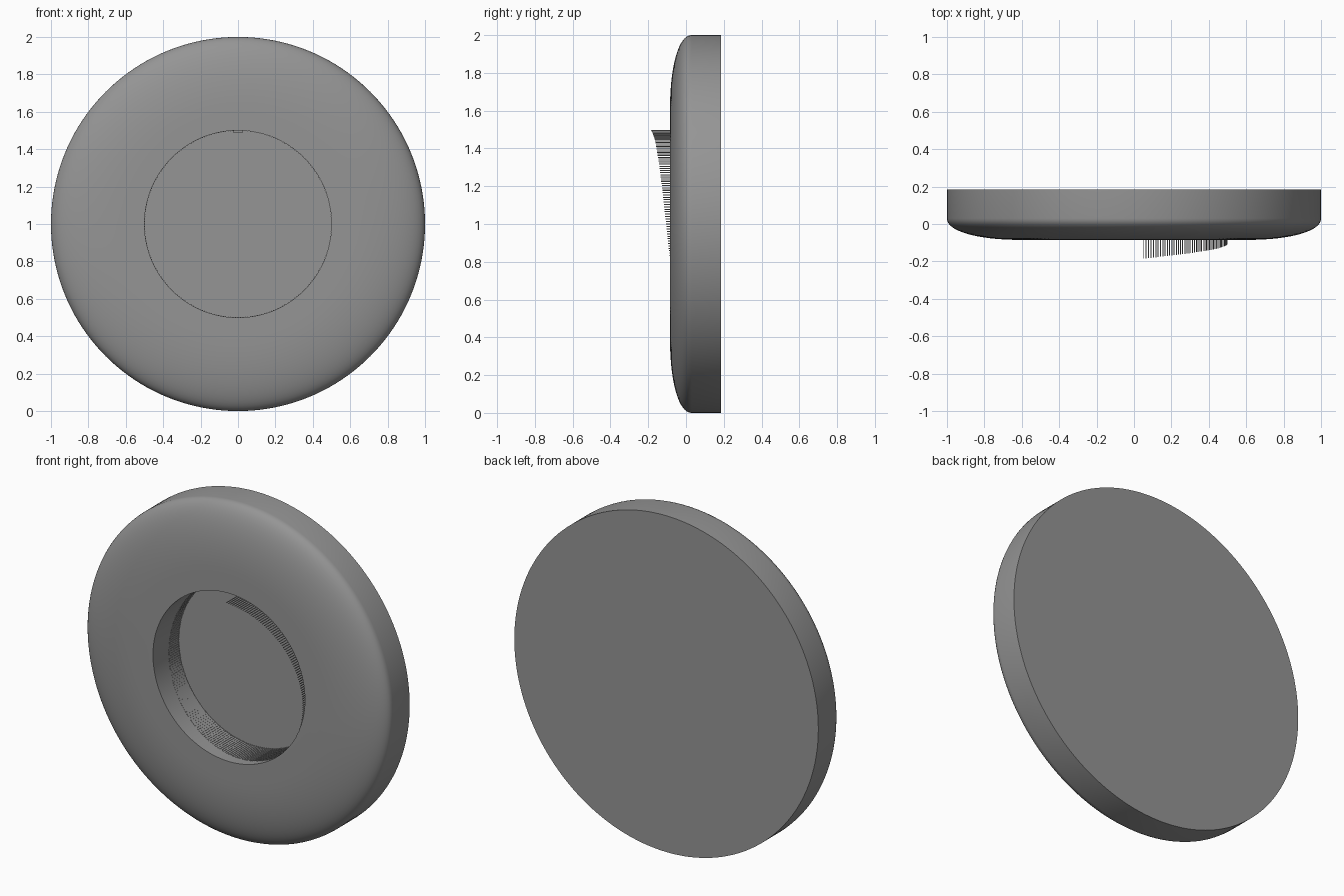
import bpy, bmesh, math
from mathutils import Matrix, Vector

if "Cube" in bpy.data.objects:
    bpy.data.objects.remove(bpy.data.objects["Cube"])

SEG = 160
CENTRE_Z = 1.0
FLOOR_Y = 0.157
BACK_Y = 0.185
FACE_Y = -0.085
HOLE_R = 0.5

dark_grey = bpy.data.materials.new("dark_grey")
dark_grey.diffuse_color = (0.3, 0.3, 0.3, 1)
dark_grey.use_nodes = True
dark_grey.node_tree.nodes["Principled BSDF"].inputs["Base Color"].default_value = dark_grey.diffuse_color


def finish(bm, name, smooth=True):
    bmesh.ops.recalc_face_normals(bm, faces=bm.faces)
    mesh = bpy.data.meshes.new(name)
    bm.to_mesh(mesh)
    bm.free()
    mesh.materials.append(dark_grey)
    obj = bpy.data.objects.new(name, mesh)
    bpy.context.collection.objects.link(obj)
    if smooth:
        bpy.ops.object.select_all(action='DESELECT')
        bpy.context.view_layer.objects.active = obj
        obj.select_set(True)
        bpy.ops.object.shade_smooth_by_angle(angle=math.radians(35))
    return obj


def lathe(name, profile):
    """Turn (radius, y) points around the y axis through the disc centre and cap both ends."""
    bm = bmesh.new()
    rings = []
    for r, y in profile:
        rings.append([bm.verts.new((r * math.sin(a), y, CENTRE_Z + r * math.cos(a)))
                      for a in (2 * math.pi * i / SEG for i in range(SEG))])
    for a, b in zip(rings, rings[1:]):
        for i in range(SEG):
            j = (i + 1) % SEG
            bm.faces.new((a[i], a[j], b[j], b[i]))
    bm.faces.new(rings[0])
    bm.faces.new(rings[-1])
    return finish(bm, name)


def add_box(bm, size, centre, angle=0.0):
    """Box placed relative to the disc centre, turned clockwise as seen from the front."""
    m = (Matrix.Translation((0, 0, CENTRE_Z)) @ Matrix.Rotation(angle, 4, 'Y')
         @ Matrix.Translation(centre) @ Matrix.Diagonal((*size, 1)))
    bmesh.ops.create_cube(bm, size=1.0, matrix=m)


# round body: recess floor, recess wall, softly rounded front, straight rim, flat back
profile = [(HOLE_R, FLOOR_Y), (HOLE_R, FACE_Y)]
for i in range(17):
    t = math.pi / 2 * i / 16
    profile.append((0.6 + 0.4 * math.sin(t) ** 0.93,
                    0.03 - (0.03 - FACE_Y) * max(math.cos(t), 0) ** 0.93))
profile.append((1.0, BACK_Y))
lathe("round_body", profile)

# spiral of thin slats on the recess wall, each shorter than the last
bm = bmesh.new()
for i in range(235):
    deg = 6 + 1.5 * i
    tip = -0.185 + 0.34 * (deg - 6) / 360
    add_box(bm, (0.005, FLOOR_Y - tip, 0.002),
            Vector((0, (tip + FLOOR_Y) / 2, HOLE_R - 0.0015)), math.radians(deg))
finish(bm, "spiral_slats", smooth=False)

# small marker block at the top of the recess
bm = bmesh.new()
add_box(bm, (0.05, 0.02, 0.014), Vector((0, FLOOR_Y - 0.01, HOLE_R - 0.007)))
finish(bm, "top_marker", smooth=False)
